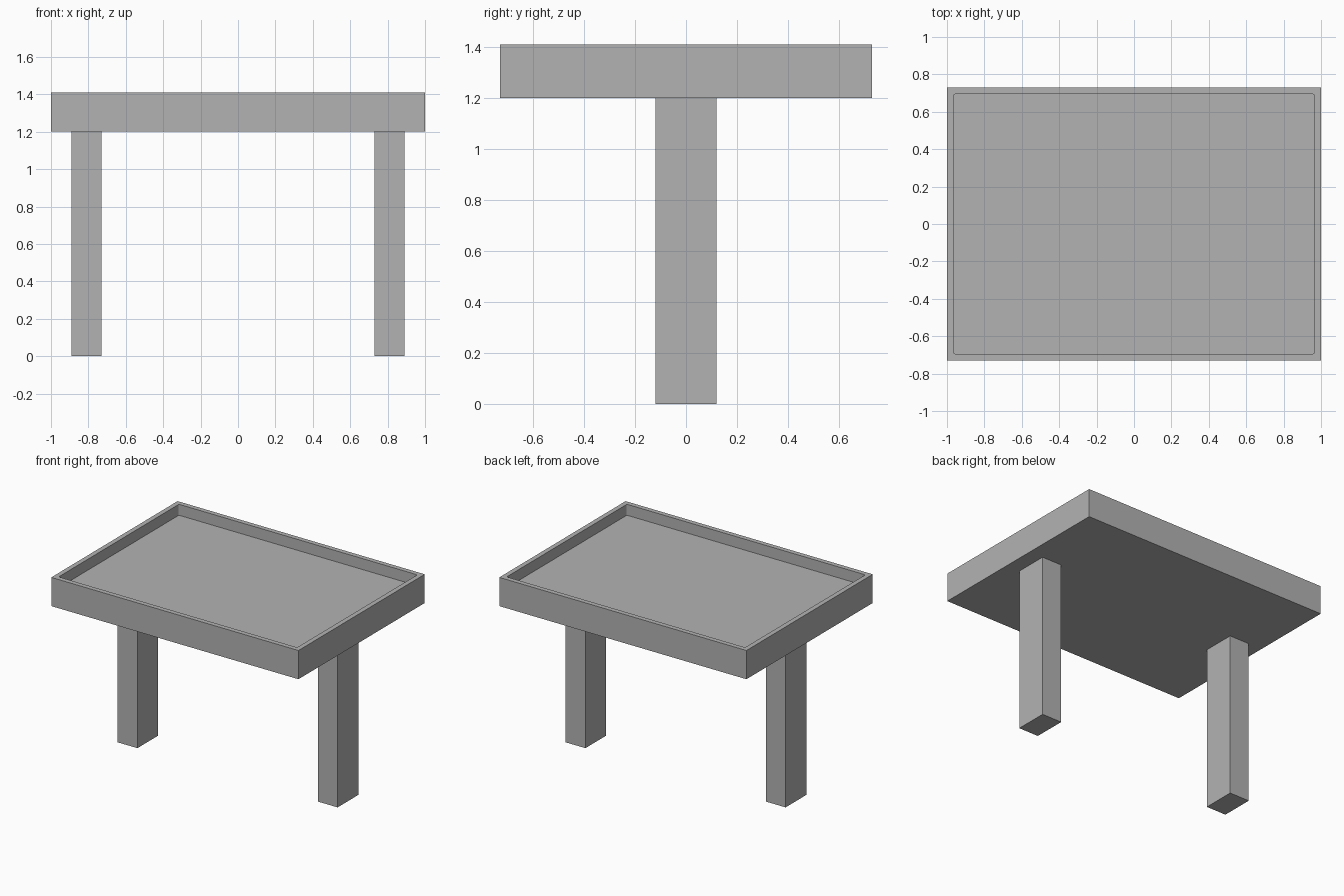
import bpy
import bmesh
from mathutils import Matrix

cube = bpy.data.objects.get("Cube")
if cube:
    bpy.data.objects.remove(cube, do_unlink=True)

# Single plain grey
GREY = (0.45, 0.45, 0.45, 1.0)
grey = bpy.data.materials.new("plain_grey")
grey.use_nodes = True
grey.diffuse_color = GREY
grey.node_tree.nodes["Principled BSDF"].inputs["Base Color"].default_value = GREY


def box_mesh(size, centre):
    bm = bmesh.new()
    bmesh.ops.create_cube(bm, size=1)
    bm.transform(Matrix.Translation(centre) @ Matrix.Diagonal((*size, 1)))
    return bm


def add_object(name, bm):
    mesh = bpy.data.meshes.new(name)
    bm.to_mesh(mesh)
    bm.free()
    mesh.materials.append(grey)
    obj = bpy.data.objects.new(name, mesh)
    bpy.context.collection.objects.link(obj)
    return obj


# Table top: a slab with its upper face inset and sunk into a shallow tray
BOTTOM, TOP, RIM, DEPTH = 1.2, 1.41, 0.05, 0.08
tray = box_mesh((2.0, 1.46, TOP - BOTTOM), (0, 0, (TOP + BOTTOM) / 2))
upper = max(tray.faces, key=lambda f: f.calc_center_median().z)
bmesh.ops.inset_region(tray, faces=[upper], thickness=RIM)
floor = bmesh.ops.extrude_face_region(tray, geom=[upper])["geom"]
floor_verts = [v for v in floor if isinstance(v, bmesh.types.BMVert)]
bmesh.ops.translate(tray, verts=floor_verts, vec=(0, 0, -DEPTH))
if upper.is_valid:
    bmesh.ops.delete(tray, geom=[upper], context="FACES_ONLY")

# Slightly rounded inside corners of the tray
corners = [e for e in tray.edges
           if abs(e.verts[0].co.z - e.verts[1].co.z) > 0.01
           and all(abs(v.co.x) < 0.99 for v in e.verts)]
bmesh.ops.bevel(tray, geom=corners, offset=0.01, segments=3,
                profile=0.5, affect="EDGES")
bmesh.ops.recalc_face_normals(tray, faces=tray.faces)
add_object("tray_top", tray)

# Two broad legs, one under each end
for name, side in (("left_leg", 1), ("right_leg", -1)):
    add_object(name, box_mesh((0.16, 0.24, BOTTOM), (side * 0.81, 0, BOTTOM / 2)))
